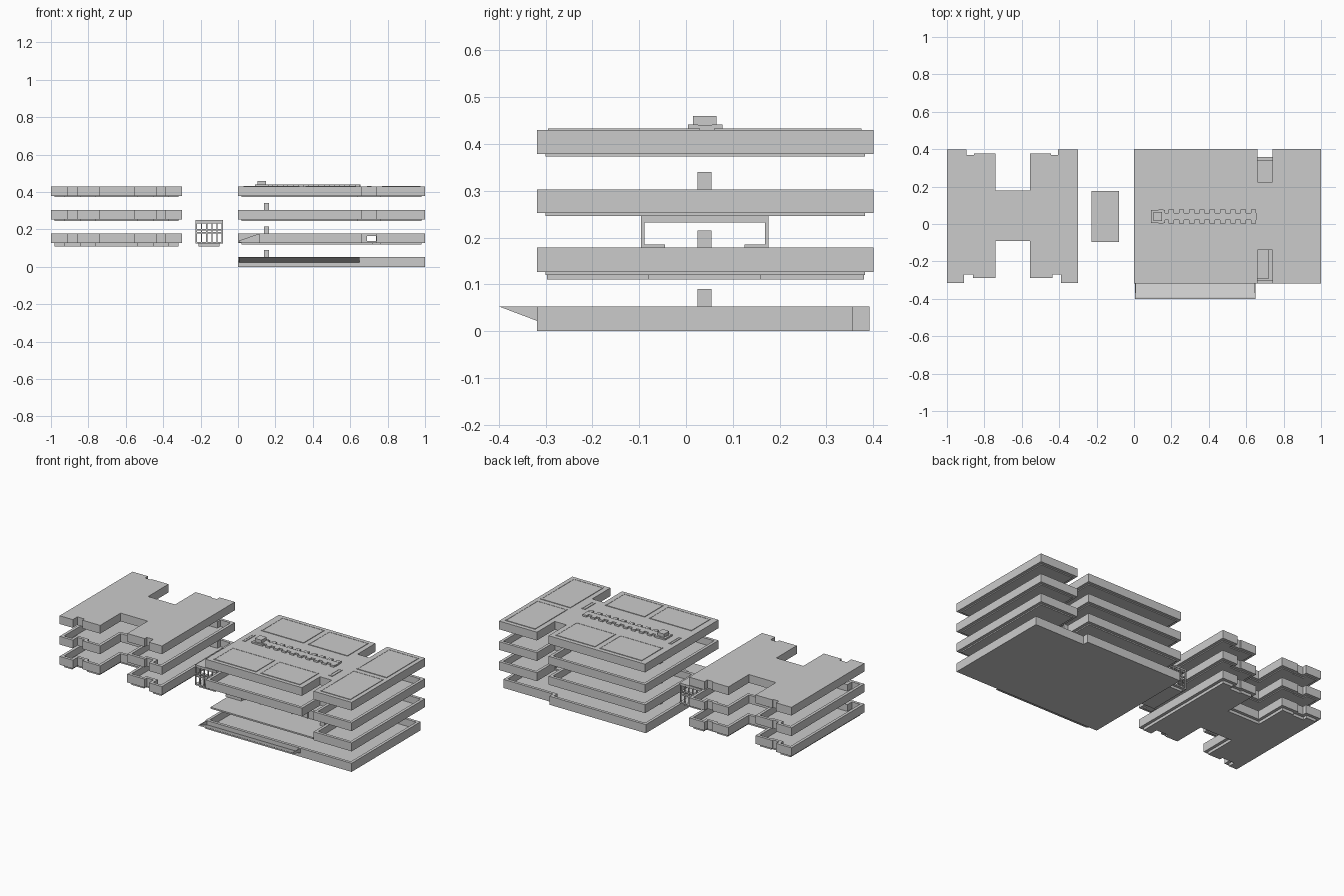
import bpy, bmesh

if "Cube" in bpy.data.objects:
    bpy.data.objects.remove(bpy.data.objects["Cube"])


def finish(name, bm):
    bmesh.ops.recalc_face_normals(bm, faces=bm.faces)
    me = bpy.data.meshes.new(name)
    bm.to_mesh(me)
    bm.free()
    ob = bpy.data.objects.new(name, me)
    bpy.context.collection.objects.link(ob)
    return ob


def inset(pts, d):
    """Offset a counter-clockwise right-angled outline inwards."""
    out = []
    n = len(pts)
    for i, (x, y) in enumerate(pts):
        px, py = pts[i - 1]
        qx, qy = pts[(i + 1) % n]
        dx, dy = 0, 0
        for ex, ey in ((x - px, y - py), (qx - x, qy - y)):
            l = (ex * ex + ey * ey) ** 0.5
            dx -= ey / l * d
            dy += ex / l * d
        out.append((x + dx, y + dy))
    return out


def shell(name, loops):
    """Join outlines (pts, z) into one solid, capped at both ends."""
    bm = bmesh.new()
    rings = [[bm.verts.new((x, y, z)) for x, y in pts] for pts, z in loops]
    n = len(rings[0])
    for a, b in zip(rings, rings[1:]):
        for i in range(n):
            j = (i + 1) % n
            bm.faces.new((a[i], a[j], b[j], b[i]))
    bm.faces.new(rings[0])
    bm.faces.new(rings[-1])
    return finish(name, bm)


def prism(name, pts, z0, z1):
    return shell(name, [(pts, z0), (pts, z1)])


def tray(name, pts, z0, z1, t=0.018, floor=0.01):
    inner = inset(pts, t)
    return shell(name, [(pts, z0), (pts, z1), (inner, z1), (inner, z0 + floor)])


def rect(x0, x1, y0, y1):
    return [(x0, y0), (x1, y0), (x1, y1), (x0, y1)]


def box(name, x0, x1, y0, y1, z0, z1):
    return prism(name, rect(x0, x1, y0, y1), z0, z1)


def boxes(name, specs):
    """Many boxes in one object."""
    bm = bmesh.new()
    for x0, x1, y0, y1, z0, z1 in specs:
        m = bmesh.ops.create_cube(bm, size=1)
        for v in m['verts']:
            v.co = ((x0 + x1) / 2 + v.co.x * (x1 - x0),
                    (y0 + y1) / 2 + v.co.y * (y1 - y0),
                    (z0 + z1) / 2 + v.co.z * (z1 - z0))
    return finish(name, bm)


# Outlines of the two buildings
left = [(-1, -.315), (-.91, -.315), (-.91, -.27), (-.86, -.27), (-.86, -.29),
        (-.74, -.29), (-.74, -.09), (-.555, -.09), (-.555, -.29), (-.435, -.29),
        (-.435, -.27), (-.39, -.27), (-.39, -.315), (-.3, -.315), (-.3, .398),
        (-.405, .398), (-.405, .37), (-.445, .37), (-.445, .378), (-.555, .378),
        (-.555, .178), (-.74, .178), (-.74, .378), (-.855, .378), (-.855, .37),
        (-.895, .37), (-.895, .398), (-1, .398)]
back = [(1, .4), (.74, .4), (.74, .225), (.66, .225), (.66, .4), (0, .4)]
notch = [(.66, -.14), (.74, -.14), (.74, -.318), (1, -.318)]
right = [(0, -.318), (.66, -.318)] + notch + back
right_setback = [(0, -.1), (.66, -.1)] + notch + back
base = [(0, -.318), (1, -.318), (1, .357), (.66, .357), (.66, .392), (0, .392)]

# Left wing: two open floors and a closed roof, each on an inset slab
for i, (z0, z1, zs) in enumerate([(.127, .179, .11), (.252, .303, .246)]):
    tray(f"left_floor_{i + 1}", left, z0, z1)
    prism(f"left_underslab_{i + 1}", inset(left, .018), zs, z0 + .002)
prism("left_roof", left, .379, .43)
prism("left_roof_underslab", inset(left, .018), .373, .381)

# Right wing: base, set-back first floor, second floor, roof
tray("right_base", base, 0, .053)
first = tray("right_floor_1", right_setback, .127, .179)
prism("right_underslab_1", inset(right_setback, .018), .12, .129)
tray("right_floor_2", right, .252, .303)
prism("right_underslab_2", inset(right, .018), .246, .254)
prism("right_roof", right, .379, .43)
prism("right_roof_underslab", inset(right, .018), .373, .381)

# Window through the first floor link
cut = box("window_cutter", .69, .737, -.5, .5, .1375, .166)
cut.hide_render = True
cut.hide_viewport = True
mod = first.modifiers.new("window", 'BOOLEAN')
mod.operation = 'DIFFERENCE'
mod.object = cut
mod.solver = 'EXACT'

# First floor front terrace, facade ribs and ramp
box("front_terrace", .018, .72, -.295, -.1, .12, .129)
boxes("facade_ribs", [(x - .003, x + .003, -.106, -.099, .129, .177)
                      for x in [.12 + .107 * k for k in range(6)]])
bm = bmesh.new()
r = [[bm.verts.new((x, y, z)) for x, z in ((.005, .129), (.115, .129), (.115, .178), (.005, .14))]
     for y in (-.13, -.1)]
bm.faces.new(r[0])
bm.faces.new(r[1])
for i in range(4):
    bm.faces.new((r[0][i], r[0][i - 1], r[1][i - 1], r[1][i]))
finish("front_ramp", bm)

# Sloping planter trough along the front of the base
bm = bmesh.new()
r = [[bm.verts.new((x, y, z)) for y, z in ((-.4, .053), (-.318, .022), (-.318, .027), (-.39, .053))]
     for x in (.006, .65)]
bm.faces.new(r[0])
bm.faces.new(r[1])
for i in range(4):
    bm.faces.new((r[0][i], r[0][i - 1], r[1][i - 1], r[1][i]))
for x in (.006, .645):
    e = [[bm.verts.new((x + d, y, z)) for y, z in ((-.4, .053), (-.318, .022), (-.318, .053))]
         for d in (0, .005)]
    bm.faces.new(e[0])
    bm.faces.new(e[1])
    for i in range(3):
        bm.faces.new((e[0][i], e[0][i - 1], e[1][i - 1], e[1][i]))
finish("front_trough", bm)

# Service shaft stubs on each floor and the roof box
boxes("shaft_stubs", [(.14, .166, .025, .054, z - .043, z + .037)
                      for z in (.053, .178, .303)])
box("roof_box", .105, .15, .015, .065, .43, .46)

# Roof plant: spine with two rows of small units
boxes("roof_plant", [(.1, .655, .022, .058, .43, .44)]
      + [(.13 + .055 * k, .158 + .055 * k, y, y + .022, .43, .441)
         for k in range(10) for y in (.004, .056)]
      + [(.09, .165, .005, .076, .43, .439)])

# Thin raised roof panels
panels = [(.04, .33, -.295, -.11), (.36, .63, -.295, -.11),
          (.04, .33, .17, .375), (.36, .63, .17, .375),
          (.77, .975, -.295, .03), (.77, .975, .06, .375),
          (.69, .715, -.1, .0), (.03, .05, .0, .1)]
for i, p in enumerate(panels):
    tray(f"roof_panel_{i + 1}", rect(*p), .429, .4335, .006, .003)

# Link bridge: roof, floor, landings and glazing bars on both ends
box("bridge_roof", -.222, -.082, -.091, .171, .232, .24)
box("bridge_roof_cap", -.226, -.079, -.096, .176, .24, .25)
box("bridge_floor", -.226, -.079, -.096, .176, .125, .133)
box("bridge_underslab", -.21, -.1, -.08, .16, .11, .126)
bars = []
for y in (-.096, .169):
    for k in range(6):
        x = -.224 + k * .0278
        bars.append((x - .002, x + .004, y, y + .007, .13, .242))
    for z in (.178, .195):
        bars.append((-.224, -.081, y, y + .007, z, z + .006))
boxes("bridge_bars", bars)
boxes("bridge_landings", [(-.224, -.081, -.094, -.045, .178, .185),
                          (-.224, -.081, .125, .174, .178, .185)])
